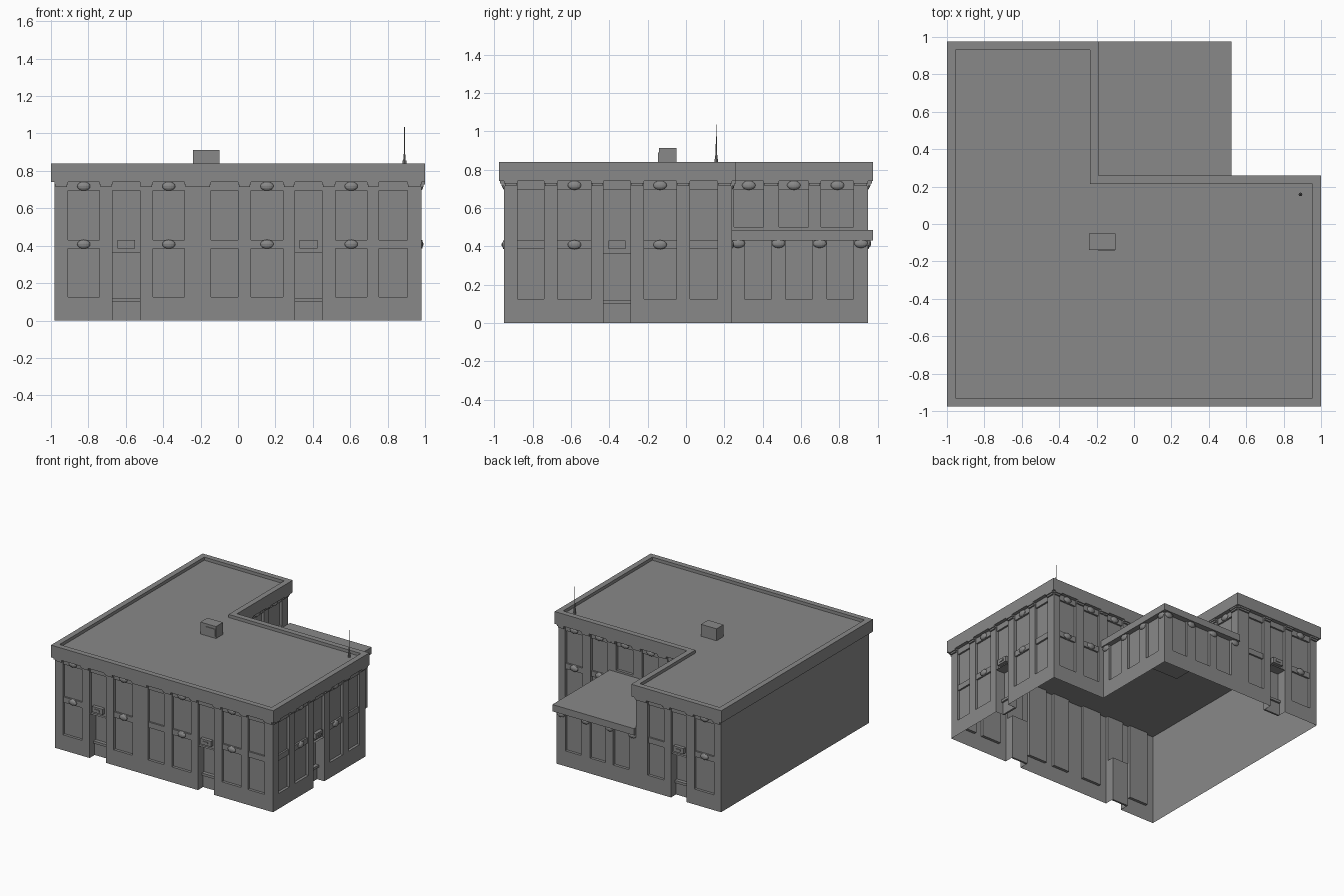
import bpy, bmesh
from mathutils import Matrix, Vector

old = bpy.data.objects.get("Cube")
if old:
    bpy.data.objects.remove(old)

grey = bpy.data.materials.new("plain_grey")
grey.use_nodes = True
colour = (0.25, 0.25, 0.25, 1)
grey.diffuse_color = colour
grey.node_tree.nodes["Principled BSDF"].inputs["Base Color"].default_value = colour

SHALLOW, DEEP = 0.022, 0.08


def finish(bm, name):
    mesh = bpy.data.meshes.new(name)
    bm.to_mesh(mesh)
    bm.free()
    mesh.materials.append(grey)
    ob = bpy.data.objects.new(name, mesh)
    bpy.context.collection.objects.link(ob)
    return ob


def add_box(bm, lo, hi):
    lo, hi = Vector(lo), Vector(hi)
    size = hi - lo
    scale = Matrix.Diagonal([abs(s) for s in size] + [1])
    bmesh.ops.create_cube(bm, size=1, matrix=Matrix.Translation((lo + hi) / 2) @ scale)


def box(name, lo, hi):
    bm = bmesh.new()
    add_box(bm, lo, hi)
    return finish(bm, name)


def wall(name, axis, fixed, side, lo, hi, bays=(), base=0, top=0.76, eave=0.74, domed=False):
    """Single-skin wall; each bay is (kind, start, end): n narrow, w wide, d door."""
    def at(c, d, z):
        return Vector((c, fixed + side * d, z) if axis == "x" else (fixed + side * d, c, z))

    bm, trim = bmesh.new(), bmesh.new()
    flip = (axis == "x") == (side > 0)

    def quad(*pts):
        verts = [bm.verts.new(at(*p)) for p in pts]
        bm.faces.new(verts[::-1] if flip else verts)

    def panel(a, b, z0, z1, d=0):
        quad((a, -d, z0), (b, -d, z0), (b, -d, z1), (a, -d, z1))

    def recess(a, b, z0, z1, d):
        panel(a, b, z0, z1, d)
        quad((a, 0, z0), (a, -d, z0), (a, -d, z1), (a, 0, z1))
        quad((b, 0, z1), (b, -d, z1), (b, -d, z0), (b, 0, z0))
        if z0 > 0:
            quad((a, 0, z0), (b, 0, z0), (b, -d, z0), (a, -d, z0))
        quad((a, -d, z1), (b, -d, z1), (b, 0, z1), (a, 0, z1))

    def bar(a, b, z0, z1, back, front):
        add_box(trim, at(a, back, z0), at(b, front, z1))

    def dome(c, z, d=0):
        size = (0.035, 0.016, 0.024) if axis == "x" else (0.016, 0.035, 0.024)
        bmesh.ops.create_uvsphere(trim, u_segments=16, v_segments=8, radius=1,
                                  matrix=Matrix.Translation(at(c, d, z)) @ Matrix.Diagonal(size + (1,)))

    def capital(a, b):
        if domed:
            dome((a + b) / 2, eave - 0.015)
        elif bays:
            bar(a + 0.005, b - 0.005, eave - 0.025, eave, 0, 0.012)
            bar(a, b, eave - 0.012, eave, 0, 0.02)

    edge = lo
    for kind, a, b in sorted(bays, key=lambda bay: bay[1]):
        panel(edge, a, base, top)
        capital(edge, a)
        edge = b
        mid = (a + b) / 2
        panel(a, b, eave, top)
        if kind == "d":
            # deep entrance with kick plate and sill, sign above
            recess(a, b, 0, 0.36, DEEP)
            recess(a, b, 0.36, eave, SHALLOW)
            bar(a, b, 0, 0.10, -DEEP, -DEEP + 0.015)
            bar(a, b, 0.10, 0.12, -DEEP, -DEEP + 0.03)
            bar(a + 0.025, b - 0.025, 0.385, 0.43, -SHALLOW, 0.006)
            bar(mid - 0.02, mid + 0.02, 0.4, 0.415, 0, 0.012)
        else:
            sill = base + (0.07 if base else 0.125)
            panel(a, b, base, sill)
            recess(a, b, sill, eave, SHALLOW)
        if eave > 0.7:
            # lintel and spandrel bands, with medallions on wide bays
            bands = [0.695] + ([0.385] if base == 0 and kind != "d" else [])
            for z in bands:
                bar(a, b, z, z + 0.045, -SHALLOW, -0.008)
                if kind == "w":
                    dome(mid, z + 0.023, -0.006)
    panel(edge, hi, base, top)
    capital(edge, hi)
    bmesh.ops.remove_doubles(bm, verts=bm.verts, dist=0.0001)
    finish(bm, name)
    if bays:
        finish(trim, name + "_trim")
    else:
        trim.free()


# Main walls
wall("front_wall", "x", -0.95, -1, -0.98, 0.98, [
    ("w", -0.91, -0.74), ("d", -0.67, -0.525), ("w", -0.455, -0.285), ("n", -0.145, 0),
    ("w", 0.07, 0.24), ("d", 0.305, 0.45), ("w", 0.52, 0.69), ("n", 0.755, 0.905)])
wall("street_side_wall", "y", 0.98, 1, -0.95, 0.24, [
    ("n", -0.88, -0.74), ("w", -0.67, -0.495), ("d", -0.43, -0.29),
    ("w", -0.22, -0.05), ("n", 0.02, 0.165)])
wall("blank_side_wall", "y", -0.98, -1, -0.95, 0.95)
wall("wing_back_wall", "x", 0.95, 1, -0.98, -0.215, [
    ("w", -0.915, -0.74), ("d", -0.67, -0.53), ("n", -0.465, -0.32)])
wall("main_back_wall", "x", 0.24, 1, 0.5, 0.98, [("w", 0.54, 0.69), ("w", 0.765, 0.92)])

# Upper walls above the annex
wall("upper_back_wall", "x", 0.24, 1, -0.215, 0.5,
     [("w", -0.15, 0), ("w", 0.08, 0.23), ("w", 0.31, 0.46)], base=0.43)
wall("upper_wing_wall", "y", -0.215, 1, 0.24, 0.95,
     [("w", 0.25, 0.405), ("w", 0.485, 0.64), ("w", 0.705, 0.875)], base=0.43)

# Single-storey annex
wall("annex_side_wall", "y", 0.5, 1, 0.24, 0.95,
     [("n", 0.305, 0.445), ("n", 0.52, 0.66), ("n", 0.735, 0.875)],
     top=0.44, eave=0.43, domed=True)
wall("annex_back_wall", "x", 0.95, 1, -0.215, 0.5,
     [("n", -0.15, -0.01), ("n", 0.06, 0.2), ("n", 0.28, 0.42)],
     top=0.44, eave=0.43, domed=True)
box("annex_roof", (-0.215, 0.24, 0.43), (0.52, 0.975, 0.485))

# L-shaped roof with a parapet
bm = bmesh.new()
outline = [(-1, -0.975), (1, -0.975), (1, 0.26), (-0.19, 0.26), (-0.19, 0.975), (-1, 0.975)]
bottom = [bm.verts.new((x, y, 0.74)) for x, y in outline]
upper = [bm.verts.new((x, y, 0.84)) for x, y in outline]
bm.faces.new(bottom[::-1])
deck = bm.faces.new(upper)
for i in range(len(outline)):
    j = (i + 1) % len(outline)
    bm.faces.new((bottom[i], bottom[j], upper[j], upper[i]))
bm.normal_update()
bmesh.ops.inset_region(bm, faces=[deck], thickness=0.045, use_even_offset=True)
bmesh.ops.inset_region(bm, faces=[deck], thickness=0.0005, depth=-0.025, use_even_offset=True)
finish(bm, "roof_and_parapet")

# Rooftop unit
box("rooftop_unit", (-0.24, -0.14, 0.81), (-0.1, -0.05, 0.912))
box("rooftop_unit_vent", (-0.19, -0.145, 0.83), (-0.105, -0.14, 0.89))

# Antenna mast on a small foot
bm = bmesh.new()
for r1, r2, z0, z1 in ((0.01, 0.01, 0.81, 0.855), (0.007, 0.003, 0.855, 0.9), (0.003, 0.002, 0.9, 1.035)):
    bmesh.ops.create_cone(bm, cap_ends=True, segments=8, radius1=r1, radius2=r2, depth=z1 - z0,
                          matrix=Matrix.Translation((0.89, 0.158, (z0 + z1) / 2)))
finish(bm, "antenna")
